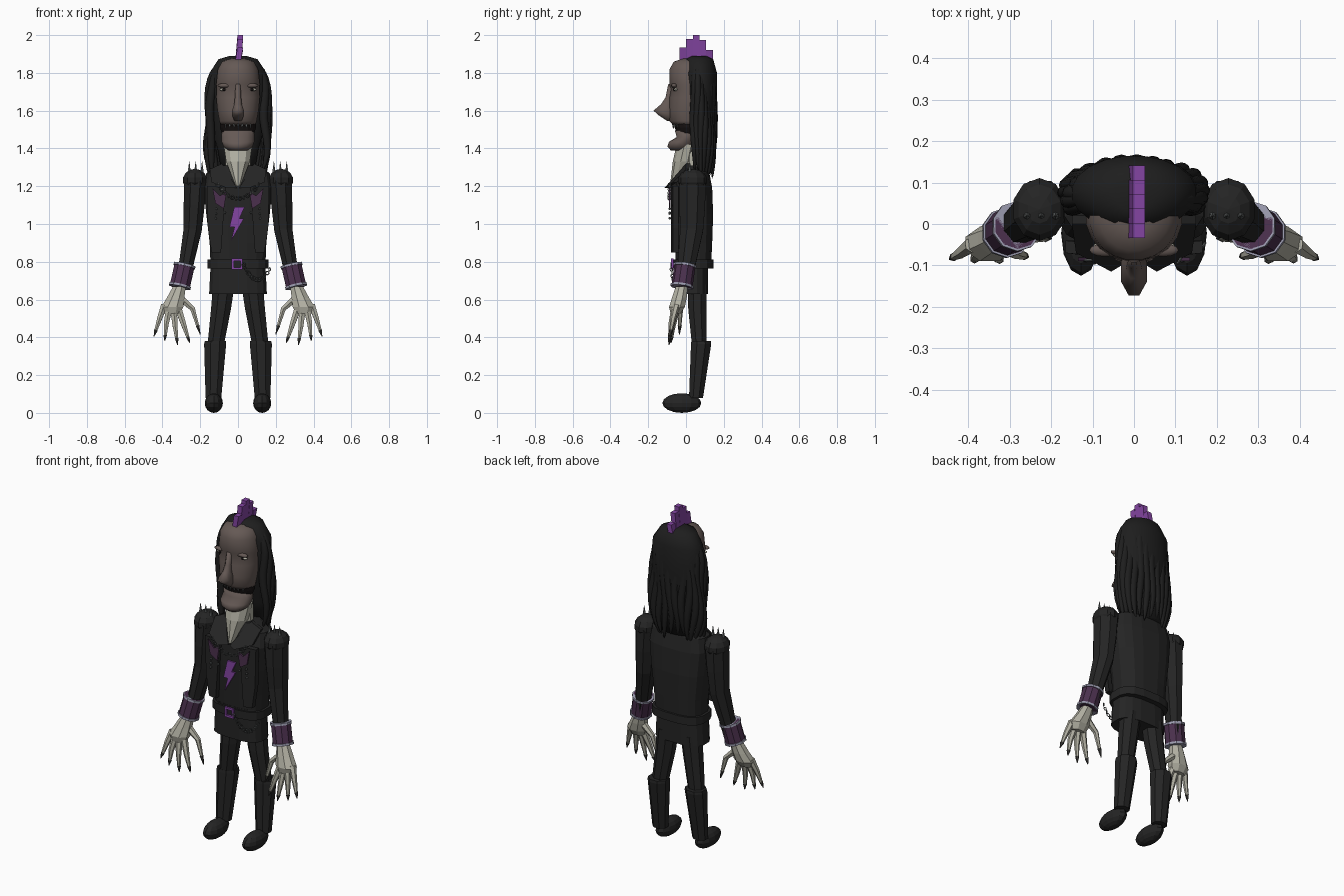
import bpy, bmesh, math, random
from mathutils import Vector, Matrix

cube = bpy.data.objects.get("Cube")
if cube:
    bpy.data.objects.remove(cube, do_unlink=True)
random.seed(4)


def material(name, r, g, b):
    m = bpy.data.materials.new(name)
    m.use_nodes = True
    m.diffuse_color = (r, g, b, 1)
    bsdf = m.node_tree.nodes["Principled BSDF"]
    bsdf.inputs["Base Color"].default_value = (r, g, b, 1)
    bsdf.inputs["Roughness"].default_value = 0.8
    return m


CLOTH = material("black cloth", .018, .018, .018)
HAIR = material("black hair", .013, .013, .013)
SKIN = material("grey brown skin", .13, .1, .09)
BONE = material("pale bone", .45, .44, .37)
PURPLE = material("bright purple", .23, .06, .36)
PLUM = material("dark plum", .07, .03, .075)
SILVER = material("pale silver", .33, .33, .43)
STEEL = material("dull steel", .13, .14, .14)
MOUTH = material("mouth black", .008, .006, .006)
NAIL = material("dark nail", .05, .048, .045)


def finish(name, bm, mat, smooth=False, subdiv=0):
    bmesh.ops.recalc_face_normals(bm, faces=bm.faces)
    for f in bm.faces:
        f.smooth = smooth
    me = bpy.data.meshes.new(name)
    bm.to_mesh(me)
    bm.free()
    me.materials.append(mat)
    ob = bpy.data.objects.new(name, me)
    bpy.context.collection.objects.link(ob)
    if subdiv:
        ob.modifiers.new("soften", "SUBSURF").levels = subdiv
        ob.modifiers["soften"].render_levels = subdiv
    return ob


def loft(name, secs, mat, n=8, smooth=False, follow=False, power=1, subdiv=0):
    """Skin rings (x, y, z, rx, ry), listed from top to bottom."""
    bm = bmesh.new()
    rings = []
    for i, (x, y, z, rx, ry) in enumerate(secs):
        rot = Matrix.Identity(3)
        if follow:
            a, b = secs[max(i - 1, 0)], secs[min(i + 1, len(secs) - 1)]
            d = Vector(b[:3]) - Vector(a[:3])
            rot = Vector((0, 0, -1)).rotation_difference(d).to_matrix()
        ring = []
        for k in range(n):
            t = math.tau * (k + .5) / n
            c, s = math.cos(t), math.sin(t)
            p = Vector((math.copysign(abs(c) ** power, c) * rx,
                        math.copysign(abs(s) ** power, s) * ry, 0))
            ring.append(bm.verts.new(Vector((x, y, z)) + rot @ p))
        rings.append(ring)
    for r, q in zip(rings, rings[1:]):
        for k in range(n):
            bm.faces.new((r[k], r[(k + 1) % n], q[(k + 1) % n], q[k]))
    bm.faces.new(rings[0])
    bm.faces.new(rings[-1])
    return finish(name, bm, mat, smooth, subdiv)


def plate(name, pts, depth, mat):
    """Polygon pushed back along y into a thin plate."""
    bm = bmesh.new()
    f = bm.faces.new([bm.verts.new(p) for p in pts])
    new = bmesh.ops.extrude_face_region(bm, geom=[f])["geom"]
    bmesh.ops.translate(bm, vec=(0, depth, 0),
                        verts=[v for v in new if isinstance(v, bmesh.types.BMVert)])
    return finish(name, bm, mat)


def ball(name, c, r, mat, u=12, v=8, smooth=False):
    bm = bmesh.new()
    bmesh.ops.create_uvsphere(bm, u_segments=u, v_segments=v, radius=1)
    bmesh.ops.transform(bm, matrix=Matrix.Translation(c) @ Matrix.Diagonal((*r, 1)), verts=bm.verts)
    return finish(name, bm, mat, smooth)


def box(name, c, size, mat):
    bm = bmesh.new()
    bmesh.ops.create_cube(bm, size=1)
    bmesh.ops.transform(bm, matrix=Matrix.Translation(c) @ Matrix.Diagonal((*size, 1)), verts=bm.verts)
    return finish(name, bm, mat)


def chain(name, pts):
    links = []
    for i, p in enumerate(pts):
        bpy.ops.mesh.primitive_torus_add(major_segments=8, minor_segments=4, major_radius=.009,
                                         minor_radius=.003, location=p,
                                         rotation=(math.pi / 2, .6 * (i % 2), i % 2))
        links.append(bpy.context.object)
    for o in links:
        o.select_set(True)
    bpy.ops.object.join()
    bpy.context.object.name = name
    bpy.context.object.data.materials.append(STEEL)


def depth_ring(z, front, back, rx):
    return (0, (front + back) / 2, z, rx, (back - front) / 2)


# Head, jaw, mouth and nose
loft("head", [depth_ring(*r) for r in (
    (1.875, -.02, .06, .04), (1.86, -.065, .1, .085), (1.82, -.088, .12, .108),
    (1.74, -.09, .12, .117), (1.715, -.08, .12, .115), (1.67, -.088, .12, .117),
    (1.6, -.09, .11, .11), (1.545, -.09, .1, .1), (1.525, -.07, .09, .095))],
    SKIN, 20, True)
loft("mouth_cavity", [depth_ring(1.54, -.075, .08, .095), depth_ring(1.51, -.06, .07, .097),
                      depth_ring(1.475, -.05, .06, .085)], MOUTH, 16)
loft("jaw", [depth_ring(*r) for r in (
    (1.495, -.06, .06, .086), (1.46, -.05, .06, .09), (1.435, -.092, .06, .088),
    (1.41, -.1, .05, .078), (1.388, -.08, .04, .05))], SKIN, 16, True)
loft("nose", [(0, -.08, 1.74, .014, .015), (0, -.088, 1.67, .018, .022), (0, -.1, 1.635, .022, .034),
              (0, -.115, 1.6, .034, .062), (0, -.105, 1.575, .034, .042), (0, -.085, 1.545, .02, .015)],
     SKIN, 8, True)
for i in range(7):
    x = (i - 3) * .022
    loft("tooth", [(x, -.07 + 5 * x * x, 1.53, .006, .006), (x, -.068 + 5 * x * x, 1.505, .001, .001)], STEEL, 4)

# Neck and collar opening
loft("neck", [(0, .03, 1.43, .07, .05), (0, .04, 1.22, .07, .05)], BONE, 10)
loft("throat", [(0, .01, 1.42, .08, .06), (0, -.01, 1.33, .066, .06), (0, -.05, 1.2, .012, .035)], BONE, 10)

# Hair mass with overlapping wavy locks
loft("hair_mass", [(0, .07, 1.89, .045, .04), (0, .07, 1.872, .105, .075), (0, .075, 1.8, .152, .09),
                   (0, .08, 1.65, .155, .085), (0, .09, 1.5, .14, .065), (0, .105, 1.4, .11, .045),
                   (0, .11, 1.28, .09, .03)], HAIR, 20, True)
for i in range(17):
    a = math.radians(-112 + 14 * i)
    end = 1.25 + random.uniform(-.03, .03)
    lock = []
    for j, (sc, r) in enumerate(((.5, .016), (.88, .026), (1, .027), (1.03, .027), (1.06, .027),
                                 (1.12, .025), (1.08, .02), (.9, .006))):
        z = 1.875 + (end - 1.875) * (j / 7) ** 1.15
        wave = .013 * math.sin(j * 1.5 + i * 1.1) * (j > 1)
        lock.append((sc * .147 * math.sin(a) + wave, .07 + .072 * sc * math.cos(a) + wave * .4, z, r, r * .85))
    loft("hair_lock", lock, HAIR, 6, True, True, subdiv=1)

# Crest of five upright blocks
for i, top in enumerate((1.935, 1.98, 2.0, 1.975, 1.92)):
    y = -.016 + i * .035
    loft("crest_block", [(.012, y, top, .021, .025), (.0, y, 1.86, .021, .025)], PURPLE, 4)

# Jacket body, hem and belt
loft("jacket_body", [(0, .045, 1.31, .1, .06), (0, .045, 1.27, .17, .08), (0, .04, 1.19, .185, .1),
                     (0, .04, 1.05, .17, .105), (0, .04, .9, .152, .1), (0, .04, .8, .148, .095)],
     CLOTH, 16, power=.7)
loft("hem", [(0, .03, .82, .145, .087), (0, .03, .63, .155, .087)], CLOTH, 16, power=.7)
loft("belt", [(0, .04, .812, .163, .107), (0, .04, .765, .163, .107)], CLOTH, 16, power=.7)
for dx, dz, w, h in ((0, .023, .058, .012), (0, -.023, .058, .012), (.023, 0, .012, .058), (-.023, 0, .012, .058)):
    box("buckle_bar", (-.005 + dx, -.073, .788 + dz), (w, .012, h), PURPLE)

# Lightning shaped chest badge
bolt = ((-.02, 1.09), (.035, 1.09), (.008, 1.03), (.032, 1.03), (-.037, .91), (-.018, .985), (-.045, .985))
plate("bolt_badge", [(x, -.072, z) for x, z in bolt], .009, PURPLE)
chain("necklace", [(x * .01, -.088, 1.135 + .0006 * x * x) for x in range(-11, 12, 2)])
chain("belt_chain", [(.03 + i * .0125, -.08 + .0025 * i, .705 + .0022 * (i - 6) ** 2) for i in range(12)])

for side, s in (("left", 1), ("right", -1)):
    def flip(secs):
        return [(s * p[0], *p[1:]) for p in secs]

    # Eye and brow
    ball(side + "_eye", (s * .077, -.054, 1.712), (.022, .01, .008), BONE, smooth=True)
    ball(side + "_pupil", (s * .074, -.062, 1.712), (.008, .006, .008), MOUTH)
    ball(side + "_brow", (s * .07, -.063, 1.733), (.038, .016, .012), SKIN, smooth=True)

    # Collar wing, jacket flap and lapel
    plate(side + "_collar", flip([(.005, -.085, 1.19), (.055, -.115, 1.19), (.14, -.07, 1.22),
                                  (.15, .0, 1.29), (.085, .0, 1.32)]), .02, CLOTH)
    plate(side + "_flap", flip([(.065, -.08, 1.2), (.165, -.07, 1.2), (.16, -.07, .98),
                                (.14, -.07, .85), (.09, -.08, .85)]), .03, CLOTH)
    plate(side + "_lapel", flip([(.06, -.089, 1.17), (.095, -.089, 1.15), (.135, -.089, 1.19),
                                 (.12, -.089, 1.11), (.075, -.089, 1.08)]), .008, PLUM)
    for x, z in ((.1, 1.2), (.115, 1.08), (.117, 1.055), (.118, 1.03), (.07, 1.06)):
        ball(side + "_stud", (s * x, -.086, z), (.007, .007, .007), STEEL, 6, 4)

    # Shoulder pad with spikes
    ball(side + "_shoulder_pad", (s * .228, .035, 1.232), (.068, .078, .06), CLOTH, 10, 7)
    for x in (.19, .224, .258):
        loft(side + "_spike", [(s * x, .02, 1.33, .001, .001), (s * x, .02, 1.27, .01, .01)], STEEL, 6)

    # Sleeve and banded cuff
    loft(side + "_sleeve", flip([(.225, .035, 1.23, .066, .075), (.232, .033, 1.1, .06, .074),
                                 (.24, .03, .97, .052, .066), (.272, .005, .8, .042, .052),
                                 (.295, -.01, .7, .04, .045)]), CLOTH, 8, follow=True)
    top, low = Vector((.282, -.005, .785)), Vector((.309, -.022, .665))
    for part, a, b, r, mat in (("cuff", 0, 1, .056, PLUM), ("upper_band", 0, .1, .061, SILVER),
                               ("lower_band", .9, 1, .061, SILVER)):
        loft(side + "_" + part, flip([(*top.lerp(low, t), r, r) for t in (a, b)]), mat, 10, follow=True)

    # Bony hand with clawed fingers
    loft(side + "_palm", flip([(.31, -.022, .67, .036, .034), (.33, -.035, .61, .05, .042),
                               (.348, -.048, .56, .063, .045), (.348, -.055, .525, .045, .028)]), BONE, 8)
    for root, mid, tip in (((.39, -.05, .57), (.415, -.068, .5), (.445, -.085, .405)),
                           ((.365, -.06, .55), (.38, -.078, .47), (.388, -.088, .38)),
                           ((.34, -.06, .54), (.333, -.078, .46), (.32, -.09, .36)),
                           ((.312, -.055, .54), (.285, -.07, .46), (.255, -.08, .37)),
                           ((.295, -.03, .6), (.24, -.03, .55), (.2, -.035, .415))):
        base = Vector(mid).lerp(Vector(tip), .65)
        loft(side + "_finger", flip([(*root, .02, .02), (*mid, .015, .015), (*base, .009, .009)]),
             BONE, 6, follow=True)
        loft(side + "_claw", flip([(*base, .011, .011), (*tip, .002, .002)]), NAIL, 6, follow=True)

    # Leg, boot shaft and foot
    loft(side + "_thigh", flip([(.075, .06, .68, .062, .055), (.09, .06, .55, .057, .052),
                                (.118, .07, .36, .047, .042)]), CLOTH, 8)
    loft(side + "_boot_shaft", flip([(.12, .08, .38, .06, .056), (.121, .08, .365, .063, .058),
                                     (.13, .053, .08, .045, .04)]), CLOTH, 8)
    ball(side + "_foot", (s * .128, -.022, .052), (.048, .103, .052), CLOTH, 12, 8)
